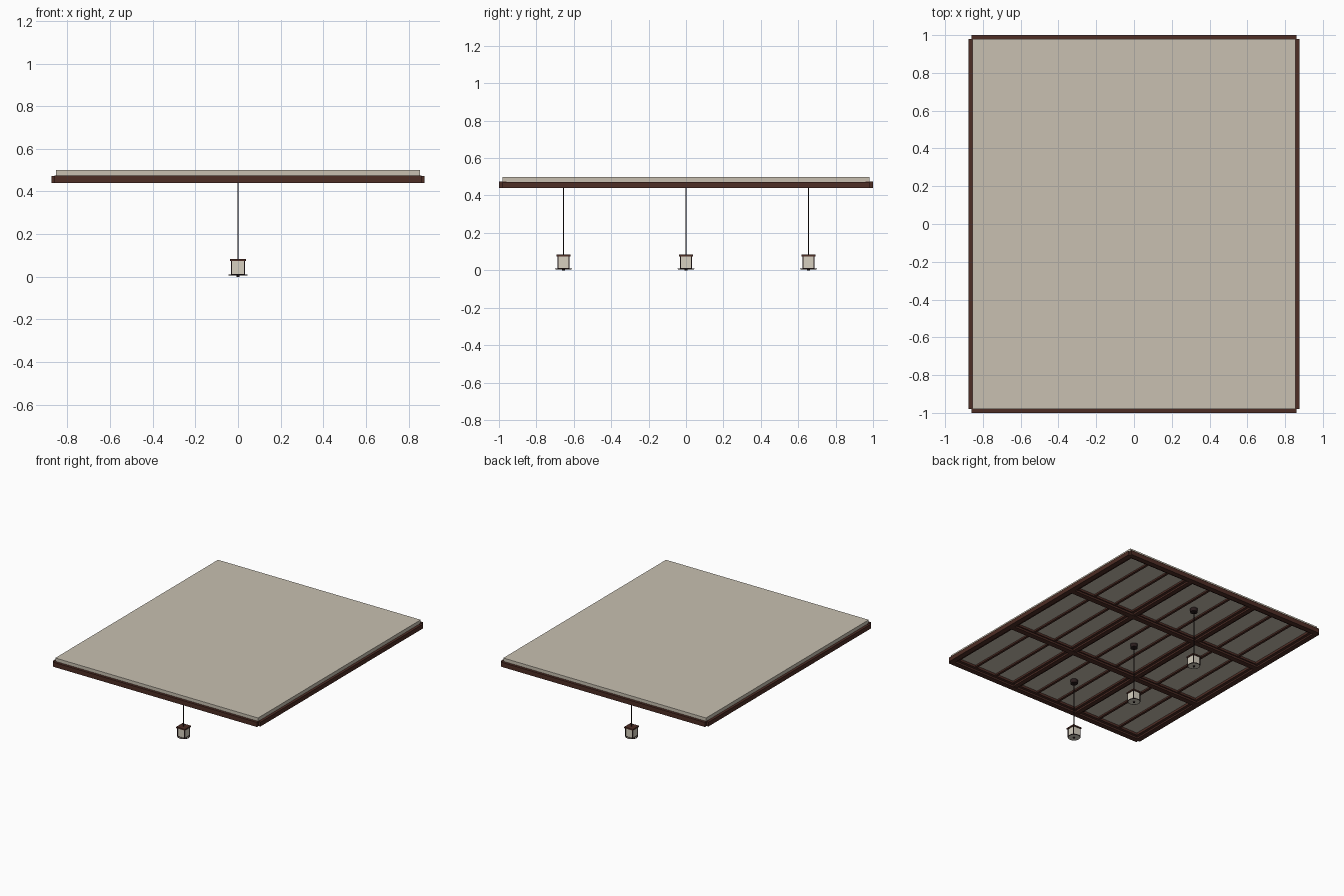
import bpy
from math import pi

cube = bpy.data.objects.get("Cube")
if cube:
    bpy.data.objects.remove(cube, do_unlink=True)


def material(name, rgb):
    m = bpy.data.materials.new(name)
    m.use_nodes = True
    m.diffuse_color = (*rgb, 1)
    m.node_tree.nodes["Principled BSDF"].inputs["Base Color"].default_value = (*rgb, 1)
    return m


plaster = material("warm plaster", (0.58, 0.53, 0.44))
wood = material("dark wood", (0.075, 0.026, 0.018))
metal = material("dark metal", (0.022, 0.012, 0.012))
shade = material("cream shade", (0.68, 0.63, 0.53))


def box(name, x, y, z, mat):
    """Box from (low, high) ranges on each axis."""
    bpy.ops.mesh.primitive_cube_add(size=1, location=[(a + b) / 2 for a, b in (x, y, z)])
    ob = bpy.context.object
    ob.name = name
    ob.scale = [b - a for a, b in (x, y, z)]
    bpy.ops.object.transform_apply(location=False, rotation=False, scale=True)
    ob.data.materials.append(mat)
    return ob


def mid(c, width):
    return (c - width / 2, c + width / 2)


def disc(name, radius, x, y, z, mat, sides=24):
    bpy.ops.mesh.primitive_cylinder_add(vertices=sides, radius=radius, depth=z[1] - z[0],
                                        location=(x, y, sum(z) / 2))
    ob = bpy.context.object
    ob.name = name
    ob.data.materials.append(mat)
    bpy.ops.object.shade_smooth_by_angle()
    return ob


HX, HY = 0.855, 0.98          # half size of the ceiling slab
LOW, TOP = 0.44, 0.475        # beam underside and top
PANEL = 0.47                  # slab underside

# Ceiling slab
box("ceiling_slab", (-HX, HX), (-HY, HY), (PANEL, 0.5), plaster)

# Perimeter boards with a stepped inner moulding
for s, side in ((-1, "right"), (1, "left")):
    box(f"edge_board_{side}", mid(s * 0.855, 0.04), (-HY, HY), (LOW, TOP - 0.002), wood)
    box(f"edge_moulding_{side}", mid(s * 0.825, 0.022), (-0.96, 0.96), (0.452, PANEL + 0.001), wood)
for s, side in ((-1, "front"), (1, "back")):
    box(f"edge_board_{side}", (-0.86, 0.86), mid(s * 0.98, 0.04), (LOW, TOP), wood)
    box(f"edge_moulding_{side}", (-0.835, 0.835), mid(s * 0.95, 0.022), (0.453, PANEL + 0.001), wood)

# Main beams: a narrow core under a wider backing board
for s in (-1, 1):
    tag = "a" if s < 0 else "b"
    box(f"cross_beam_{tag}", (-0.84, 0.84), mid(s * 0.33, 0.042), (LOW, PANEL + 0.001), wood)
    box(f"cross_beam_backing_{tag}", (-0.84, 0.84), mid(s * 0.33, 0.062), (0.454, PANEL + 0.001), wood)
    box(f"long_beam_{tag}", mid(s * 0.285, 0.034), (-0.965, 0.965), (LOW + 0.003, PANEL + 0.001), wood)
    box(f"long_beam_backing_{tag}", mid(s * 0.285, 0.074), (-0.965, 0.965), (0.456, PANEL + 0.001), wood)

# Thin battens, two in each row of panels
for row in (-1, 0, 1):
    for s in (-1, 1):
        box("batten", mid(row * 0.565 + s * 0.093, 0.018), (-0.965, 0.965), (0.458, PANEL + 0.001), wood)

# Three hanging lanterns
for y in (-0.655, 0, 0.655):
    disc("lantern_canopy", 0.026, 0, y, (LOW + 0.002, PANEL + 0.001), metal)
    disc("lantern_rod", 0.0028, 0, y, (0.08, 0.45), metal, 8)
    box("lantern_cap", mid(0, 0.074), mid(y, 0.074), (0.074, 0.084), wood)
    box("lantern_shade", mid(0, 0.06), mid(y, 0.06), (0.012, 0.075), shade)
    # Corner posts and lower rim
    for sx in (-1, 1):
        for sy in (-1, 1):
            box("lantern_post", mid(sx * 0.03, 0.005), mid(y + sy * 0.03, 0.005), (0.01, 0.076), metal)
    for s in (-1, 1):
        box("lantern_rim", mid(0, 0.062), mid(y + s * 0.03, 0.004), (0.009, 0.013), metal)
        box("lantern_rim", mid(s * 0.03, 0.004), mid(y, 0.062), (0.009, 0.013), metal)
    # Round base dish with its ring and knob
    disc("lantern_dish", 0.042, 0, y, (0.006, 0.01), shade, 32)
    bpy.ops.mesh.primitive_torus_add(major_radius=0.042, minor_radius=0.0025, major_segments=32,
                                     minor_segments=8, location=(0, y, 0.008))
    ring = bpy.context.object
    ring.name = "lantern_ring"
    ring.data.materials.append(metal)
    bpy.ops.object.shade_smooth_by_angle(angle=pi / 3)
    disc("lantern_knob", 0.008, 0, y, (0, 0.007), metal, 16)
